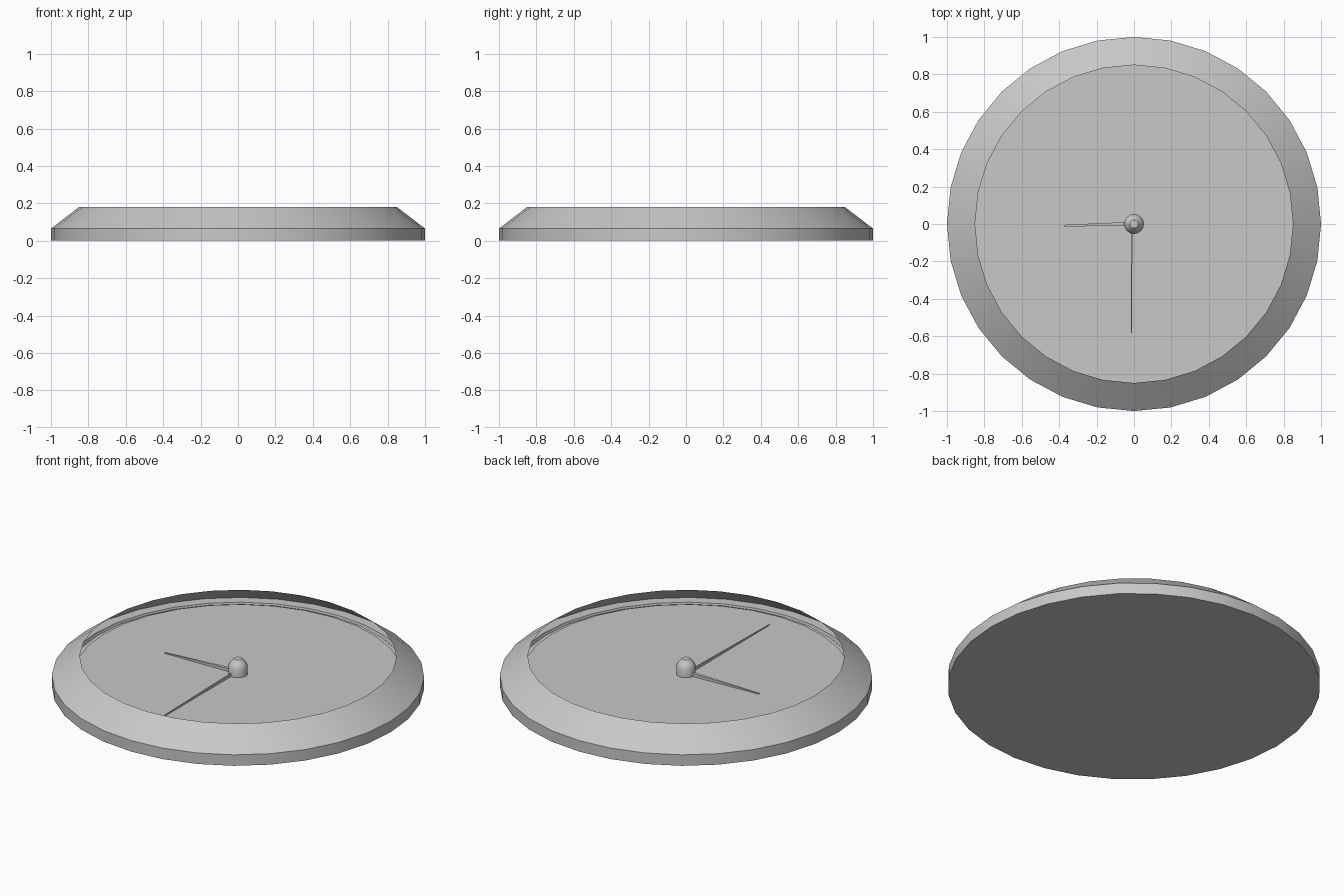
import bpy, bmesh, math
from mathutils import Vector

if "Cube" in bpy.data.objects:
    bpy.data.objects.remove(bpy.data.objects["Cube"], do_unlink=True)

grey = bpy.data.materials.new("light_grey")
grey.use_nodes = True
colour = (0.58, 0.58, 0.58, 1)
grey.diffuse_color = colour
grey.node_tree.nodes["Principled BSDF"].inputs["Base Color"].default_value = colour


def finish(name, bm, smooth=True):
    mesh = bpy.data.meshes.new(name)
    bm.to_mesh(mesh)
    bm.free()
    mesh.materials.append(grey)
    obj = bpy.data.objects.new(name, mesh)
    bpy.context.collection.objects.link(obj)
    if smooth:
        bpy.ops.object.select_all(action="DESELECT")
        obj.select_set(True)
        bpy.context.view_layer.objects.active = obj
        bpy.ops.object.shade_smooth_by_angle(angle=math.radians(25))
    return obj


def lathe(name, profile, sides, cap_start=False, cap_end=False):
    """Turn an (r, z) profile, listed bottom to top, about the z axis."""
    bm = bmesh.new()
    rings = []
    for r, z in profile:
        angles = [math.tau * i / sides for i in range(sides)]
        rings.append([bm.verts.new((r * math.cos(a), r * math.sin(a), z)) for a in angles])
    for low, high in zip(rings, rings[1:]):
        for i in range(sides):
            j = (i + 1) % sides
            bm.faces.new((low[i], low[j], high[j], high[i]))
    if cap_start:
        bm.faces.new(rings[0][::-1])
    if cap_end:
        bm.faces.new(rings[-1])
    return finish(name, bm)


def hand(name, start, tip, width, bottom, top):
    """Thin wedge that narrows towards its tip."""
    start, tip = Vector(start), Vector(tip)
    along = (tip - start).normalized()
    side = Vector((-along.y, along.x))
    bm = bmesh.new()
    for point, half, z_top in ((start, width / 2, top), (tip, width / 6, bottom + 0.005)):
        for s in (-half, half):
            for z in (bottom, z_top):
                p = point + side * s
                bm.verts.new((p.x, p.y, z))
    bmesh.ops.convex_hull(bm, input=bm.verts)
    return finish(name, bm, smooth=False)


# Case: straight outer wall with a thin sloping bezel
lathe("case_and_bezel", [(1, 0), (1, 0.065), (0.85, 0.18)], 32, cap_start=True)

# Ledge inside the bezel, with a narrow groove
lathe("inner_ledge", [(1, 0.065), (0.94, 0.065), (0.935, 0.045), (0.92, 0.045),
                      (0.915, 0.065), (0.87, 0.065)], 32)

# Raised flat dial
lathe("dial", [(0.88, 0.06), (0.88, 0.08)], 32, cap_end=True)

# Central hub with a rounded cap
lathe("hub", [(0.053, 0.08), (0.053, 0.126), (0.045, 0.145), (0.022, 0.17)],
      16, cap_end=True)

# Hands
hand("hour_hand", (0, 0.002), (-0.47, -0.012), 0.02, 0.08, 0.1)
hand("minute_hand", (-0.013, 0), (-0.013, -0.76), 0.009, 0.08, 0.098)
